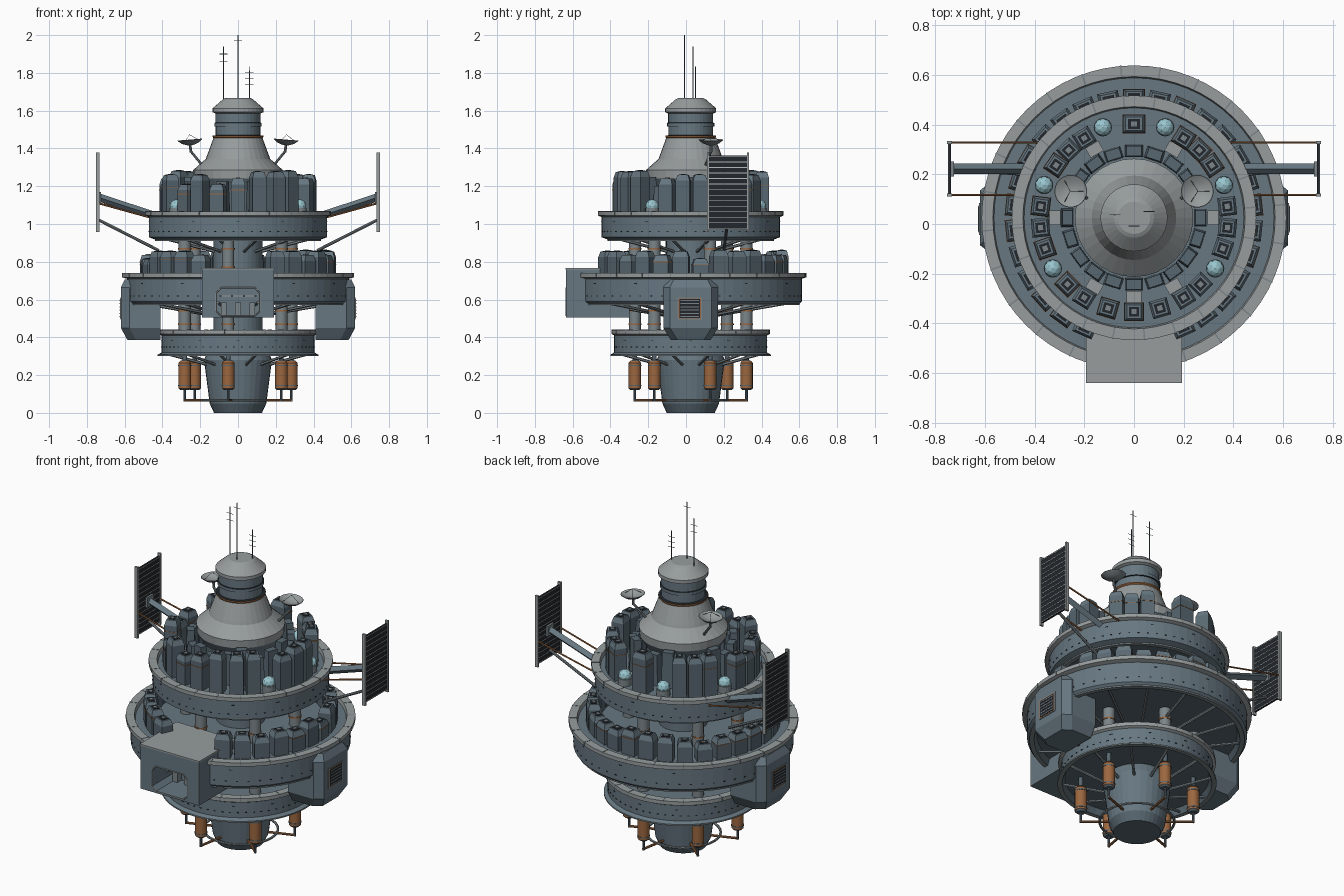
import bpy, bmesh, math, random
from mathutils import Matrix, Vector

if "Cube" in bpy.data.objects:
    bpy.data.objects.remove(bpy.data.objects["Cube"])

random.seed(4)
CY = 0.025  # axis of the station in y
COLORS = {
    "hull slate": (0.135, 0.185, 0.22), "light grey": (0.31, 0.335, 0.34),
    "dark slate": (0.098, 0.137, 0.165), "copper": (0.33, 0.135, 0.05),
    "black": (0.016, 0.02, 0.025), "pale cyan": (0.32, 0.56, 0.62),
    "strut grey": (0.2, 0.235, 0.25), "line white": (0.5, 0.53, 0.53)}
HULL, LIGHT, DARK, COPPER, BLACK, CYAN, STRUT, WHITE = range(8)
MATS = []
for n, c in COLORS.items():
    m = bpy.data.materials.new(n)
    m.diffuse_color = (*c, 1)
    m.use_nodes = True
    m.node_tree.nodes["Principled BSDF"].inputs["Base Color"].default_value = m.diffuse_color
    MATS.append(m)


def pol(r, deg, z):
    a = math.radians(deg)
    return Vector((r * math.cos(a), CY + r * math.sin(a), z))


class Part:
    """Collects primitives into one mesh object."""
    def __init__(self):
        self.bm = bmesh.new()

    def paint(self, verts, mat):
        for f in {f for v in verts for f in v.link_faces}:
            f.material_index = mat

    def box(self, c, size, mat, deg=0, top=(1, 1)):
        vs = bmesh.ops.create_cube(self.bm, size=1)["verts"]
        M = Matrix.Translation(c) @ Matrix.Rotation(math.radians(deg), 4, 'Z')
        for v in vs:
            k = top if v.co.z > 0 else (1, 1)
            v.co = M @ Vector((v.co.x * size[0] * k[0], v.co.y * size[1] * k[1], v.co.z * size[2]))
        self.paint(vs, mat)

    def rod(self, a, b, r, mat, r2=None, n=8):
        a, b = Vector(a), Vector(b)
        d = b - a
        M = Matrix.Translation((a + b) / 2) @ d.to_track_quat('Z', 'Y').to_matrix().to_4x4()
        vs = bmesh.ops.create_cone(self.bm, cap_ends=True, segments=n, radius1=r,
                                   radius2=r if r2 is None else r2, depth=d.length, matrix=M)["verts"]
        self.paint(vs, mat)

    def lathe(self, prof, n=64, M=Matrix.Translation((0, CY, 0))):
        """prof: (radius, z, material of the band above this point)"""
        rings = [[self.bm.verts.new(M @ Vector((r * math.cos(t), r * math.sin(t), z)))
                  for t in (2 * math.pi * i / n for i in range(n))] for r, z, _ in prof]
        for k in range(len(prof) - 1):
            for i in range(n):
                j = (i + 1) % n
                f = self.bm.faces.new((rings[k][i], rings[k][j], rings[k + 1][j], rings[k + 1][i]))
                f.material_index = prof[k][2]
        for ring, mat in ((rings[0], prof[0][2]), (rings[-1], prof[-1][2])):
            self.bm.faces.new(ring).material_index = mat

    def hull(self, pts, mat):
        vs = [self.bm.verts.new(p) for p in pts]
        bmesh.ops.convex_hull(self.bm, input=vs)
        self.paint(vs, mat)

    def done(self, name, smooth=False):
        bmesh.ops.recalc_face_normals(self.bm, faces=self.bm.faces)
        me = bpy.data.meshes.new(name)
        self.bm.to_mesh(me)
        self.bm.free()
        for m in MATS:
            me.materials.append(m)
        ob = bpy.data.objects.new(name, me)
        bpy.context.collection.objects.link(ob)
        bpy.ops.object.select_all(action='DESELECT')
        bpy.context.view_layer.objects.active = ob
        ob.select_set(True)
        if smooth:
            bpy.ops.object.shade_smooth_by_angle(angle=math.radians(32))
        return ob


# central core, skirt cone, neck and cap
p = Part()
p.lathe([(.127, 0, DARK), (.15, .05, HULL), (.18, .28, HULL), (.13, .40, HULL), (.13, .95, HULL),
         (.2, 1.03, DARK), (.2, 1.18, HULL), (.235, 1.24, LIGHT), (.238, 1.285, LIGHT), (.17, 1.345, LIGHT),
         (.165, 1.36, LIGHT), (.13, 1.455, COPPER), (.134, 1.46, COPPER), (.134, 1.468, BLACK),
         (.118, 1.47, HULL), (.118, 1.515, BLACK), (.125, 1.517, HULL), (.125, 1.535, BLACK),
         (.119, 1.537, HULL), (.119, 1.585, LIGHT), (.135, 1.592, LIGHT), (.135, 1.612, LIGHT),
         (.08, 1.66, LIGHT), (.065, 1.667, LIGHT)], 32)
p.done("core")

# three habitat rings: rim radius, body radius, bottom foot radius, bottom z, top z, strut count
RINGS = {"lower": (.42, .405, .425, .30, .44, 12), "middle": (.613, .588, .575, .57, .74, 16),
         "upper": (.492, .472, .44, .91, 1.067, 12)}
ring_obs = {}
for name, (R, B, F, zb, zt, n) in RINGS.items():
    p = Part()
    p.lathe([(.1, zb + .035, DARK), (F - .04, zb + .035, DARK), (F - .025, zb, STRUT), (F, zb, STRUT),
             (F, zb + .008, HULL), (B, zb + .02, HULL), (B, zt - .03, LIGHT), (R, zt - .022, LIGHT),
             (R, zt, LIGHT), (R - .045, zt, LIGHT), (R - .05, zt - .022, HULL), (.1, zt - .022, HULL)])
    ring_obs[name] = p.done(name + "_ring")
    p = Part()
    for i in range(n):  # diagonal struts below
        a = 360 * (i + .5) / n
        p.rod(pol(F - .03, a, zb + .015), pol(.13, a, zb - .055), .008, STRUT, n=6)
    for i in range(24):  # rim joints
        p.box(pol(R - .022, i * 15 + 5, zt - .01), (.047, .006, .023), STRUT, i * 15 + 5)
    for i in range(60):  # small windows
        p.box(pol(B, i * 6 + 3, zb + .05), (.004, .01, .005), BLACK, i * 6 + 3)
        if i % 5 == 0:
            p.box(pol(B, i * 6, zt - .055), (.004, .015, .004), BLACK, i * 6)
    p.done(name + "_ring_details")

# columns between rings, tanks and pipes below
p, q = Part(), Part()
for i in range(6):
    a = 20 + 60 * i
    for z0, z1 in ((.40, .62), (.70, .95)):
        p.rod(pol(.3, a, z0), pol(.3, a, z1), .032, STRUT, n=16)
        for z in (z0 + .07, z1 - .08):
            p.rod(pol(.3, a, z - .004), pol(.3, a, z + .004), .035, COPPER, n=16)
    q.lathe([(.022, .12, DARK), (.033, .13, COPPER), (.033, .265, COPPER), (.025, .275, DARK), (.012, .28, DARK),
             (.012, .34, DARK)], 16, Matrix.Translation(pol(.3, a, 0)))
    for z in (.145, .25):
        q.rod(pol(.3, a, z - .003), pol(.3, a, z + .003), .0345, DARK, n=16)
    q.rod(pol(.3, a, .125), pol(.3, a, .06), .007, DARK)
    q.rod(pol(.305, a, .066), pol(.14, a, .066), .007, COPPER)
for i in range(32):
    q.rod(pol(.2, i * 11.25, .066), pol(.2, (i + 1) * 11.25, .066), .007, STRUT, n=6)
p.done("columns", True)
q.done("tanks_and_pipes", True)


# city blocks on the decks
def tower(p, r, a, w, d, z0, h):
    p.box(pol(r, a, z0 + (h - .03) / 2), (d, w, h - .03), DARK, a)
    p.box(pol(r, a, z0 + h - .015), (d, w, .03), HULL, a, (.75, .75))
    p.box(pol(r, a, z0 + h), (d * .55, w * .55, .004), BLACK, a)
    p.box(pol(r, a, z0 + h + .002), (d * .28, w * .28, .008), STRUT, a)
    if random.random() < .35:
        p.box(pol(r, a, z0 + h * .7), (d + .004, w + .004, .003), COPPER, a)


DOMES = [20, 71, 109, 160, 212, 328]
p = Part()
for a in (-90, -74, -58, -45, -19, -6, 7, 34, 46, 58):
    for b in {a, 180 - a if a != -90 else a}:
        tower(p, .378, b, .075, .072, 1.04, random.choice((.17, .2, .22, .235, .24)))
tower(p, .378, 90, .09, .072, 1.04, .235)
for i in range(20):
    a = 18 * i - 90
    p.box(pol(.268, a, 1.12), (.05, .074, .16 + .05 * (i % 3)), DARK, a, (.8, .8))
for a in (0, 60, 120, 180, 240, 270, 300):
    p.box(pol(.318, a, 1.05), (.045, .06, .02), LIGHT, a)
p.done("upper_city")
p = Part()
for i in range(30):
    a = 12 * i - 90
    if abs((a + 270) % 360 - 180) > 22:
        tower(p, .482, a, .085, .07, .715, random.choice((.1, .12, .14, .145)))
p.done("middle_city")
p = Part()
for d in DOMES:
    vs = bmesh.ops.create_icosphere(p.bm, subdivisions=2, radius=.036,
                                    matrix=Matrix.Translation(pol(.385, d, 1.095)))["verts"]
    p.paint(vs, CYAN)
    p.rod(pol(.385, d, 1.04), pol(.385, d, 1.085), .037, STRUT, n=16)
p.done("garden_domes")

# hangar with a chamfered opening cut through box and ring
p = Part()
p.box((0, -.4675, .635), (.38, .335, .26), HULL)
p.box((0, -.4675, .764), (.388, .343, .008), LIGHT)
p.box((0, -.38, .79), (.06, .06, .06), DARK)
hangar = p.done("hangar")
OPEN = [(.115, .54), (.115, .635), (.09, .662), (-.09, .662), (-.115, .635), (-.115, .54), (-.09, .515), (.09, .515)]
p = Part()
p.hull([(x, y, z) for x, z in OPEN for y in (-.7, -.44)], HULL)
cutter = p.done("hangar_cutter")
cutter.hide_render = True
for ob in (hangar, ring_obs["middle"]):
    bpy.context.view_layer.objects.active = ob
    m = ob.modifiers.new("opening", 'BOOLEAN')
    m.operation, m.object, m.solver = 'DIFFERENCE', cutter, 'EXACT'
    bpy.ops.object.modifier_apply(modifier="opening")
bpy.data.objects.remove(cutter)
p = Part()
for i in range(8):  # frame round the opening
    (x0, z0), (x1, z1) = OPEN[i - 1], OPEN[i]
    p.rod((x0, -.634, z0), (x1, -.634, z1), .004, LIGHT, n=6)
for x in (-.075, 0, .075):  # bay equipment
    p.box((x, -.46, .55), (.03, .04, .07), STRUT)
p.box((0, -.443, .62), (.19, .006, .005), LIGHT)
p.done("hangar_frame")

# side pods with louvred vents
p = Part()
for s in (-1, 1):
    pts = []
    for z, xo, h in ((.385, .585, .105), (.45, .62, .145), (.665, .62, .145), (.705, .6, .125)):
        for t in (-1, 1):
            pts += [(s * .41, CY + t * h, z), (s * (xo - .045), CY + t * h, z), (s * xo, CY + t * (h - .035), z)]
    p.hull(pts, HULL)
    p.box((s * .62, CY - .005, .553), (.006, .13, .118), STRUT)
    p.box((s * .621, CY - .005, .553), (.007, .118, .107), COPPER)
    p.box((s * .622, CY - .005, .553), (.008, .11, .1), BLACK)
    for k in range(6):
        p.box((s * .624, CY - .005, .51 + k * .017), (.006, .1, .005), STRUT)
p.done("side_pods")

# solar panels with arms
p = Part()
for s in (-1, 1):
    p.box((s * .742, .222, 1.168), (.01, .2, .39), BLACK)
    for y in (.116, .328):
        p.box((s * .742, y, 1.168), (.02, .012, .42), LIGHT)
        p.rod((s * .74, y, 1.11), (s * (.38 if y > .2 else .45), y, 1.03), .005, COPPER, n=6)
    for k in range(14):
        p.box((s * .742, .222, .978 + k * .0292), (.012, .2, .003), WHITE)
    p.rod((s * .735, .222, 1.14), (s * .4, .222, 1.03), .021, HULL, n=4)
    p.rod((s * .735, .222, 1.02), (s * .42, .2, .86), .008, STRUT)
    p.box((s * .735, .222, 1.14), (.02, .06, .06), STRUT)
p.done("solar_panels")

# dishes
p = Part()
for s in (-1, 1):
    M = Matrix.Translation((s * .253, .132, 1.425)) @ Matrix.Rotation(s * .08, 4, 'Y')
    p.lathe([(.015, -.008, STRUT), (.045, .003, STRUT), (.066, .02, LIGHT), (.064, .022, LIGHT),
             (.04, .008, LIGHT), (.01, 0, LIGHT)], 24, M)
    for t in range(3):
        a = t * 2.094
        p.rod(M @ Vector((.05 * math.cos(a), .05 * math.sin(a), .015)), M @ Vector((0, 0, .048)), .0012, STRUT, n=4)
    p.rod((s * .253, .132, 1.42), (s * .25, .132, 1.38), .007, STRUT)
    p.rod((s * .25, .132, 1.385), (s * .18, .1, 1.3), .007, STRUT)
p.done("dishes", True)

# antenna masts with crossbars
p = Part()
for x, y, z0, z1, bars in ((0, -.008, 1.66, 2, (1.97,)), (-.077, .037, 1.6, 1.94, (1.86, 1.9)),
                           (.06, .05, 1.6, 1.835, (1.74, 1.77, 1.8))):
    p.rod((x, y, z0), (x, y, z1), .003, DARK, .0025, 6)
    for z in bars:
        p.rod((x - .022, y, z), (x + .022, y, z), .0015, STRUT, n=4)
p.done("antennas")
